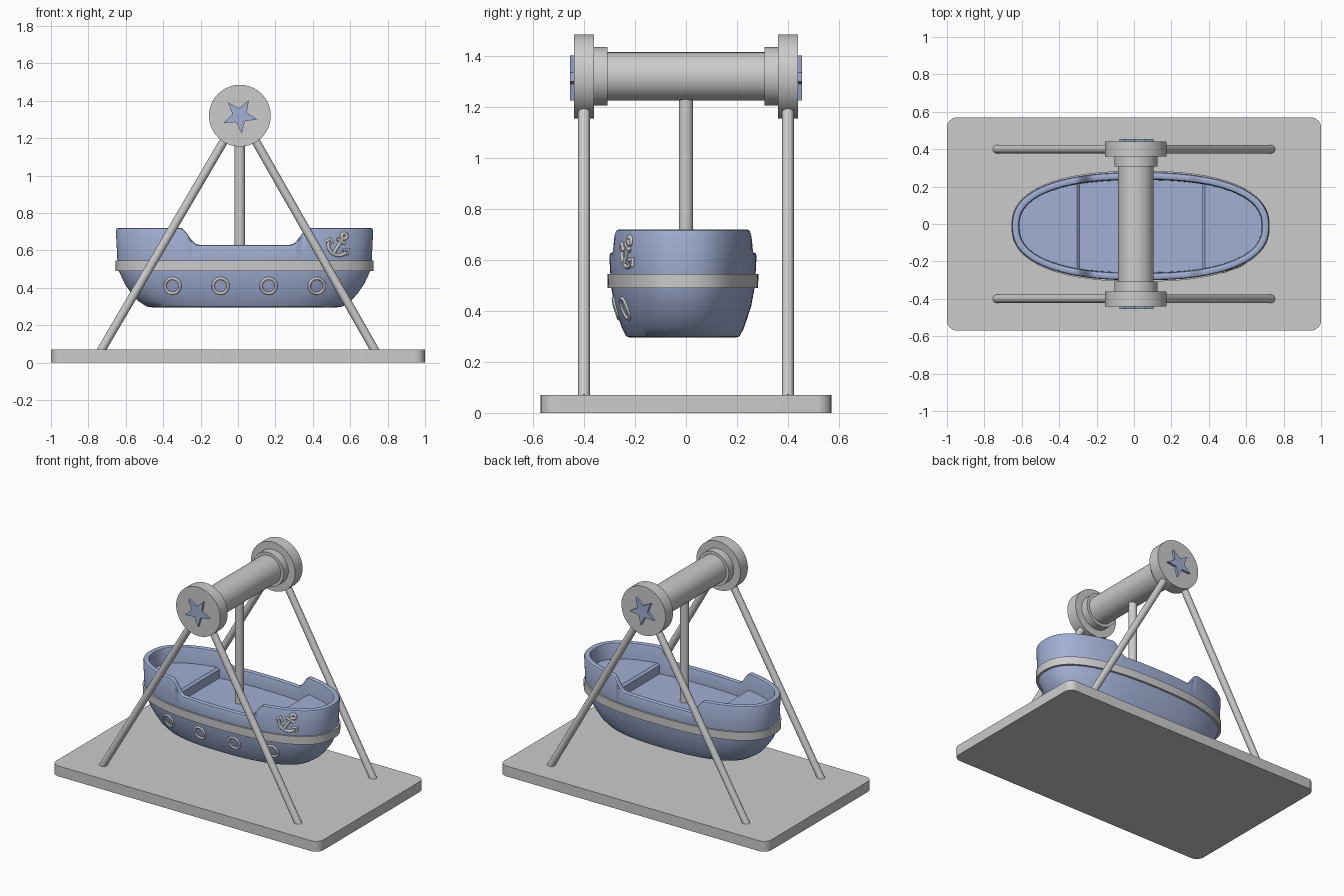
import bpy, bmesh, math
from mathutils import Vector

if "Cube" in bpy.data.objects:
    bpy.data.objects.remove(bpy.data.objects["Cube"])

blue = bpy.data.materials.new("blue_paint")
blue.diffuse_color = (0.36, 0.43, 0.66, 1)
blue.use_nodes = True
blue.node_tree.nodes["Principled BSDF"].inputs["Base Color"].default_value = blue.diffuse_color
AX, AZ = 0.01, 1.32              # axle centre
CX, CY, N = 0.035, -0.012, 2.4   # boat centre and outline exponent
SEG = 256


def finish(obj, mat=None, angle=35):
    if mat:
        obj.data.materials.append(mat)
    bpy.ops.object.select_all(action='DESELECT')
    obj.select_set(True)
    bpy.context.view_layer.objects.active = obj
    bpy.ops.object.shade_smooth_by_angle(angle=math.radians(angle))
    return obj


def loft(name, rings, cap=True, closed=False, mat=None):
    """Skin a list of equally long point rings."""
    bm = bmesh.new()
    vs = [[bm.verts.new(p) for p in r] for r in rings]
    n = len(vs[0])
    pairs = list(zip(vs, vs[1:])) + ([(vs[-1], vs[0])] if closed else [])
    for a, b in pairs:
        for i in range(n):
            j = (i + 1) % n
            bm.faces.new((a[i], a[j], b[j], b[i]))
    if cap:
        bm.faces.new(vs[0])
        bm.faces.new(vs[-1])
    bmesh.ops.recalc_face_normals(bm, faces=bm.faces)
    me = bpy.data.meshes.new(name)
    bm.to_mesh(me)
    bm.free()
    obj = bpy.data.objects.new(name, me)
    bpy.context.collection.objects.link(obj)
    return finish(obj, mat)


def rod(name, p, q, r, verts=32):
    p, q = Vector(p), Vector(q)
    bpy.ops.mesh.primitive_cylinder_add(vertices=verts, radius=r, depth=(q - p).length,
                                        location=(p + q) / 2)
    obj = bpy.context.object
    obj.name = name
    obj.rotation_euler = (q - p).to_track_quat('Z', 'Y').to_euler()
    return finish(obj)


# Base plate with rounded corners
outline = []
for k, (sx, sy) in enumerate([(1, 1), (-1, 1), (-1, -1), (1, -1)]):
    for i in range(9):
        t = math.pi / 2 * (k + i / 8)
        outline.append((sx * 0.945 + 0.055 * math.cos(t), sy * 0.515 + 0.055 * math.sin(t)))
loft("base_plate", [[(x, y, z) for x, y in outline] for z in (0, 0.07)])

# Legs, axle end discs, collars and stars on both sides
for side, label in ((-1, "front"), (1, "back")):
    for sx, lr in ((-1, "left"), (1, "right")):
        rod(f"{label}_{lr}_leg", (sx * 0.735, side * 0.4, 0.06),
            (AX + sx * 0.03, side * 0.4, 1.28), 0.023, 24)
    rod(f"{label}_axle_disc", (AX, side * 0.36, AZ), (AX, side * 0.44, AZ), 0.165, 64)
    rod(f"{label}_axle_collar", (AX, side * 0.308, AZ), (AX, side * 0.362, AZ), 0.115, 64)
    star = []
    for i in range(10):
        r, t = (0.04 if i % 2 else 0.095), math.radians(60 + 36 * i)
        star.append((AX + r * math.cos(t), AZ + r * math.sin(t)))
    loft(f"{label}_star", [[(x, side * y, z) for x, z in star] for y in (0.43, 0.455)], mat=blue)
rod("axle", (AX, -0.32, AZ), (AX, 0.32, AZ), 0.095, 64)
rod("hanging_pole", (AX, 0, 0.53), (AX, 0, 1.26), 0.028)

# Boat hull: height, half length, half width
SECTIONS = [(0.295, 0.49, 0.205), (0.300, 0.525, 0.222), (0.33, 0.57, 0.238),
            (0.37, 0.605, 0.252), (0.42, 0.64, 0.268), (0.49, 0.672, 0.281),
            (0.545, 0.68, 0.285), (0.72, 0.688, 0.289)]


def half_size(z):
    for (z0, a0, b0), (z1, a1, b1) in zip(SECTIONS, SECTIONS[1:]):
        if z <= z1:
            t = (z - z0) / (z1 - z0)
            return a0 + (a1 - a0) * t, b0 + (b1 - b0) * t
    return SECTIONS[-1][1:]


def sheer(x):
    t = min(max((abs(x - CX) - 0.25) / 0.095, 0), 1)
    return 0.63 + 0.09 * t * t * (3 - 2 * t)


def oval(a, b, height):
    pts = []
    for i in range(SEG):
        t = 2 * math.pi * (i + 0.5) / SEG
        c, s = math.cos(t), math.sin(t)
        x = CX + a * math.copysign(abs(c) ** (2 / N), c)
        y = CY + b * math.copysign(abs(s) ** (2 / N), s)
        pts.append((x, y, height(x)))
    return pts


rings = [oval(a, b, lambda x, z=z: z) for z, a, b in SECTIONS[:-1]]
A, B = SECTIONS[-1][1:]
for inset, drop in ((0, 0.014), (0.004, 0.004), (0.012, 0), (0.028, 0), (0.036, 0.004), (0.04, 0.014)):
    rings.append(oval(A - inset, B - inset, lambda x, d=drop: sheer(x) - d))
rings.append(oval(A - 0.042, B - 0.042, lambda x: 0.54))
loft("boat_hull", rings, mat=blue)

# Raised decks at both ends of the boat
deck = oval(A - 0.036, B - 0.036, lambda x: 0)
for name, edge, s in (("left_deck", -0.305, -1), ("right_deck", 0.38, 1)):
    part = [p for p in deck if (p[0] - edge) * s > 0]
    part.sort(key=lambda p: math.atan2(p[1] - CY, (p[0] - CX) * s))
    w = part[-1][1] - CY
    foot = [(edge - s * 0.015, CY + w), (edge - s * 0.015, CY - w)]
    lip = [(edge, CY + w), (edge, CY - w)]
    body = [(p[0], p[1]) for p in part]
    loft(name, [[(x, y, z) for x, y in body + e]
                for z, e in ((0.53, foot), (0.597, foot), (0.61, lip))], mat=blue)

# Grey band around the hull
loft("hull_band", [oval(a, b, lambda x, z=z: z) for z, a, b in
                   ((0.49, 0.66, 0.27), (0.49, 0.689, 0.295), (0.545, 0.69, 0.296), (0.545, 0.66, 0.27))],
     cap=False, closed=True)


def surf(x, z):
    a, b = half_size(z)
    return Vector((x, CY - b * (1 - min(abs((x - CX) / a), 1) ** N) ** (1 / N), z))


def tubes(name, paths, r):
    """Round trim following the front of the hull; paths are (points, closed)."""
    cu = bpy.data.curves.new(name, 'CURVE')
    cu.dimensions, cu.bevel_depth, cu.bevel_resolution, cu.use_fill_caps = '3D', r, 3, True
    for pts, closed in paths:
        sp = cu.splines.new('POLY')
        sp.points.add(len(pts) - 1)
        for q, (x, z) in zip(sp.points, pts):
            q.co = (*surf(x, z), 1)
        sp.use_cyclic_u = closed
    obj = bpy.data.objects.new(name, cu)
    bpy.context.collection.objects.link(obj)
    bpy.ops.object.select_all(action='DESELECT')
    obj.select_set(True)
    bpy.context.view_layer.objects.active = obj
    bpy.ops.object.convert(target='MESH')
    finish(bpy.context.object, None, 50)


def arc(cx, cz, r, d0, d1, n):
    return [(cx + r * math.cos(math.radians(d0 + (d1 - d0) * i / n)),
             cz + r * math.sin(math.radians(d0 + (d1 - d0) * i / n))) for i in range(n)]


# Portholes along the front
for i in range(4):
    tubes(f"porthole_{i + 1}", [(arc(-0.35 + 0.257 * i, 0.41, 0.04, 0, 360, 32), True)], 0.008)

# Tilted anchor near the right end
shapes = [(arc(0, 0.052, 0.014, 0, 360, 20), True),
          ([(0, 0.036 - 0.0095 * i) for i in range(11)], False),
          ([(-0.026, 0.02), (0, 0.02), (0.026, 0.02)], False),
          (arc(0, -0.003, 0.056, 190, 354, 24), False)]
for s in (-1, 1):
    shapes.append(([(s * 0.034, -0.018), (s * 0.058, 0.002), (s * 0.066, -0.026)], False))
c, s = math.cos(math.radians(-32)), math.sin(math.radians(-32))
tubes("anchor", [([(0.54 + u * c - v * s, 0.632 + u * s + v * c) for u, v in pts], closed)
                 for pts, closed in shapes], 0.0095)
